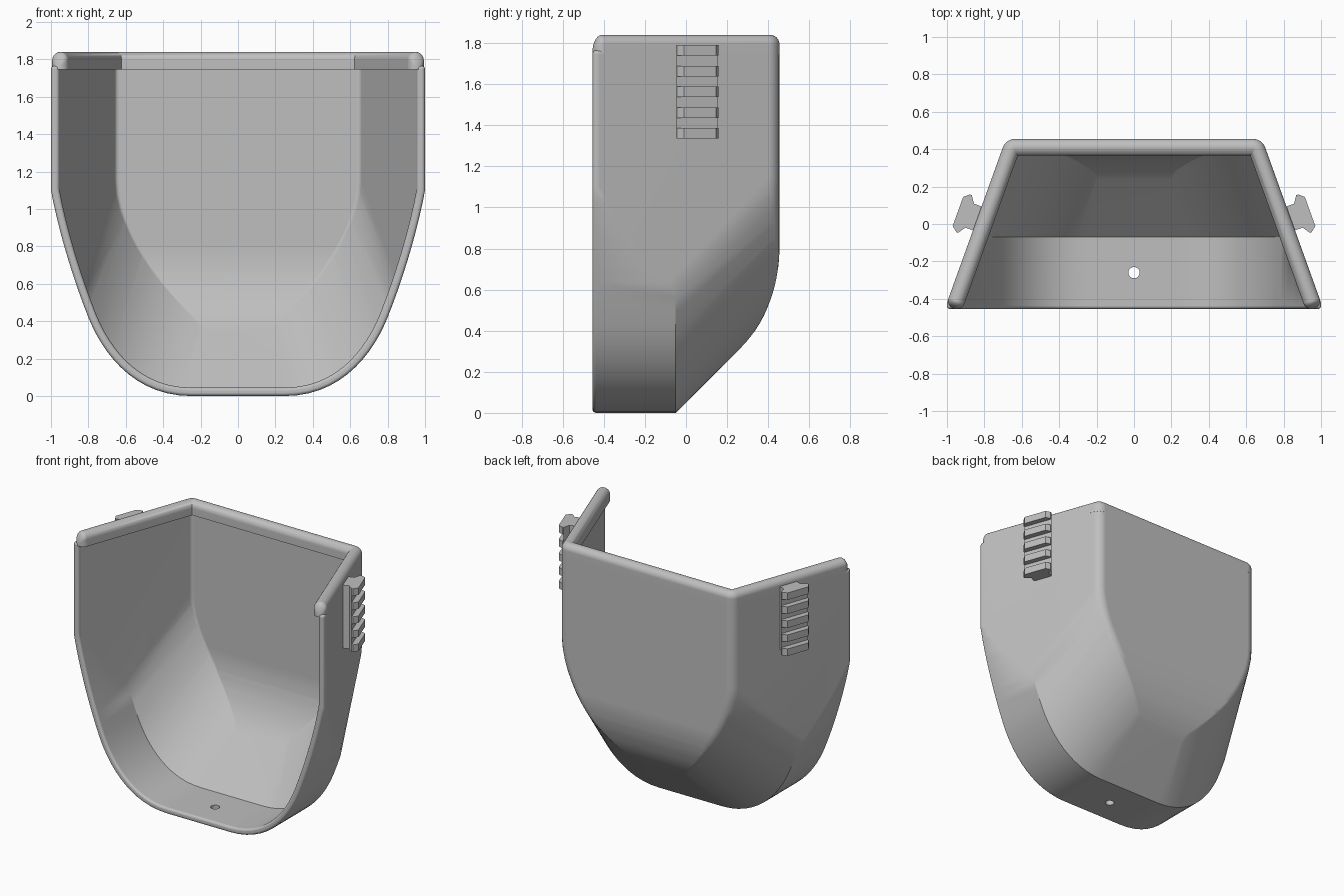
import bpy, bmesh, math
from mathutils import Vector
from mathutils.geometry import interpolate_bezier

cube = bpy.data.objects.get("Cube")
if cube:
    bpy.data.objects.remove(cube, do_unlink=True)

grey = bpy.data.materials.new("plain grey")
grey.use_nodes = True
colour = (0.52, 0.52, 0.52, 1)
grey.diffuse_color = colour
grey.node_tree.nodes["Principled BSDF"].inputs["Base Color"].default_value = colour

WALL, CORNER, BACK, FRONT, TOP = 0.045, 0.07, 0.455, -0.455, 1.84
LIP_BASE, LIP_R = 1.745, 0.045
TAPER = 0.36                                   # inward lean of the side walls
LEN = math.hypot(1, TAPER)
NORMAL = Vector((1, TAPER)) / LEN              # plan direction out of the left wall
ALONG = Vector((-TAPER, 1)) / LEN              # plan direction along it, to the back


def side_x(y, inset=0):
    return 1 - TAPER * (y + 0.42) - inset * LEN


def make(name, bm):
    bmesh.ops.recalc_face_normals(bm, faces=bm.faces[:])
    mesh = bpy.data.meshes.new(name)
    bm.to_mesh(mesh)
    bm.free()
    mesh.materials.append(grey)
    ob = bpy.data.objects.new(name, mesh)
    bpy.context.collection.objects.link(ob)
    return ob


def smooth(ob):
    bpy.ops.object.select_all(action="DESELECT")
    ob.select_set(True)
    bpy.context.view_layer.objects.active = ob
    bpy.ops.object.shade_smooth_by_angle(angle=math.radians(30))


def bezier(pts, n):
    return interpolate_bezier(*[Vector(p) for p in pts], n)


def offset(pts, dist):
    """Shift an open 2D curve along its own right-hand normals."""
    out = []
    for i, p in enumerate(pts):
        d = (pts[min(i + 1, len(pts) - 1)] - pts[max(i - 1, 0)]).normalized()
        out.append(p + Vector((d.y, -d.x)) * dist)
    return out


# Half of the U-shaped front outline (x, z) and the rear profile (y, z)
outline = bezier([(0.25, 0), (0.55, 0), (0.72, 0.22), (0.80, 0.42)], 14)
outline += bezier([(0.80, 0.42), (0.88, 0.62), (0.96, 0.88), (1, 1.1)], 10)[1:]
rear = bezier([(0.27, 0.32), (0.39, 0.44), (BACK, 0.62), (BACK, 0.8)], 12)
rear += [Vector((BACK, 0.8 + 0.07 * i)) for i in range(1, 7)]


def scoop_hull(name, inset, front, top):
    """Convex body: extruded U in front, tapering to a rounded rear ridge."""
    bm = bmesh.new()
    ridge = offset(rear, -CORNER)
    ridge.append(Vector((BACK - CORNER, top)))
    inner = side_x(BACK - CORNER) - CORNER * LEN
    us = offset(outline, -inset)
    us[0].y, us[-1].x = inset, 1 - inset
    us.append(Vector((1 - inset, top)))
    for s in (1, -1):
        for p in us:
            meet = (1 - inset * LEN - p.x) / TAPER - 0.42
            for y in (front, min(-0.05 - 0.41 * inset, meet)):
                bm.verts.new((s * p.x, y, p.y))
        for c in ridge:
            f = min(max((c.y - 0.4) / 0.75, 0), 1)
            x = 0.2 + (inner - 0.2) * (1 - (1 - f) ** 1.8)
            ball = bmesh.ops.create_icosphere(bm, subdivisions=3, radius=CORNER - inset)
            for v in ball["verts"]:
                v.co += Vector((s * x, c.x, c.y))
                v.co.z = min(v.co.z, top)
    # Keep only the hull skin
    bmesh.ops.delete(bm, geom=bm.faces[:] + bm.edges[:], context="EDGES_FACES")
    hull = bmesh.ops.convex_hull(bm, input=bm.verts[:])
    loose = {g for k in ("geom_interior", "geom_unused") for g in hull[k]
             if isinstance(g, bmesh.types.BMVert)}
    bmesh.ops.delete(bm, geom=list(loose), context="VERTS")
    bmesh.ops.dissolve_limit(bm, angle_limit=0.01, verts=bm.verts[:], edges=bm.edges[:])
    return make(name, bm)


# Shell: outer body minus inner body, rounded rim, drain hole
shell = scoop_hull("scoop_shell", 0, FRONT, LIP_BASE + 0.02)
hollow = scoop_hull("hollow_cutter", WALL, FRONT - 0.2, TOP + 0.2)
bm = bmesh.new()
bmesh.ops.create_cone(bm, cap_ends=True, segments=32, radius1=0.03, radius2=0.03, depth=0.4)
drain = make("drain_cutter", bm)
drain.location = (0, -0.26, 0)


def subtract(cutter):
    m = shell.modifiers.new("cut", "BOOLEAN")
    m.operation, m.solver, m.object = "DIFFERENCE", "EXACT", cutter


subtract(hollow)
bev = shell.modifiers.new("rim", "BEVEL")
bev.width, bev.segments, bev.limit_method = 0.018, 4, "ANGLE"
bev.angle_limit = math.radians(60)
bev.use_clamp_overlap = False
subtract(drain)
bpy.context.view_layer.update()
baked = bpy.data.meshes.new_from_object(
    shell.evaluated_get(bpy.context.evaluated_depsgraph_get()))
shell.modifiers.clear()
shell.data = baked
for cutter in (hollow, drain):
    bpy.data.objects.remove(cutter, do_unlink=True)
smooth(shell)
shell.modifiers.new("normals", "WEIGHTED_NORMAL").keep_sharp = True

# Thick rounded lip along the top edge
profile = [(0, LIP_BASE)]
for i in range(13):
    a = math.pi * i / 12
    profile.append((LIP_R - LIP_R * math.cos(a), TOP - LIP_R + LIP_R * math.sin(a)))
profile.append((2 * LIP_R, LIP_BASE))
end = Vector((side_x(-0.395), -0.395))
centre = Vector((side_x(BACK - CORNER) - CORNER * LEN, BACK - CORNER))


def tip_ring(a):
    c, ring = math.cos(a), []
    for o, z in profile:
        p = end - ALONG * LIP_R * math.sin(a) - NORMAL * (LIP_R + (o - LIP_R) * c)
        ring.append((p.x, p.y, LIP_BASE + (z - LIP_BASE) * c))
    return ring


def corner_ring(a):
    ring = []
    for o, z in profile:
        if o < CORNER:
            p = centre + Vector((math.cos(a), math.sin(a))) * (CORNER - o)
        else:
            p = Vector((side_x(BACK - o, o), BACK - o))
        ring.append((p.x, p.y, z))
    return ring


lean = math.atan(TAPER)
half = [tip_ring(math.pi / 2 * (1 - i / 8)) for i in range(9)]
half += [corner_ring(lean + (math.pi / 2 - lean) * i / 8) for i in range(9)]
rings = half + [[(-x, y, z) for x, y, z in r] for r in reversed(half)]
bm = bmesh.new()
rows = [[bm.verts.new(p) for p in r] for r in rings]
for r, q in zip(rows, rows[1:]):
    for i in range(len(r)):
        j = (i + 1) % len(r)
        bm.faces.new((r[i], r[j], q[j], q[i]))
bmesh.ops.remove_doubles(bm, verts=bm.verts[:], dist=0.0005)
lip = make("top_lip", bm)
smooth(lip)
lip.modifiers.new("normals", "WEIGHTED_NORMAL").keep_sharp = True

# Slotted accessory rail on each side wall
rail_base = [(0.068, -0.02), (0.068, 0.043), (0.107, 0.07)]
rail_tooth = [(0.107, 0.07), (0.107, 0.08), (0.083, 0.11)]


def prism(bm, section, s, low, high):
    loop = section + [(-u, v) for u, v in reversed(section)]
    origin = Vector((side_x(0.03), 0.03))
    plan = [origin + ALONG * u + NORMAL * v for u, v in loop]
    a, b = [[bm.verts.new((s * p.x, p.y, z)) for p in plan] for z in (low, high)]
    bm.faces.new(a)
    bm.faces.new(b)
    for i in range(len(a)):
        j = (i + 1) % len(a)
        bm.faces.new((a[i], a[j], b[j], b[i]))


for s, side in ((1, "left"), (-1, "right")):
    bm = bmesh.new()
    prism(bm, rail_base, s, 1.335, 1.79)
    for i in range(5):
        low = 1.335 + i * 0.101
        prism(bm, rail_tooth, s, low, low + 0.051)
    make(side + "_rail", bm)
